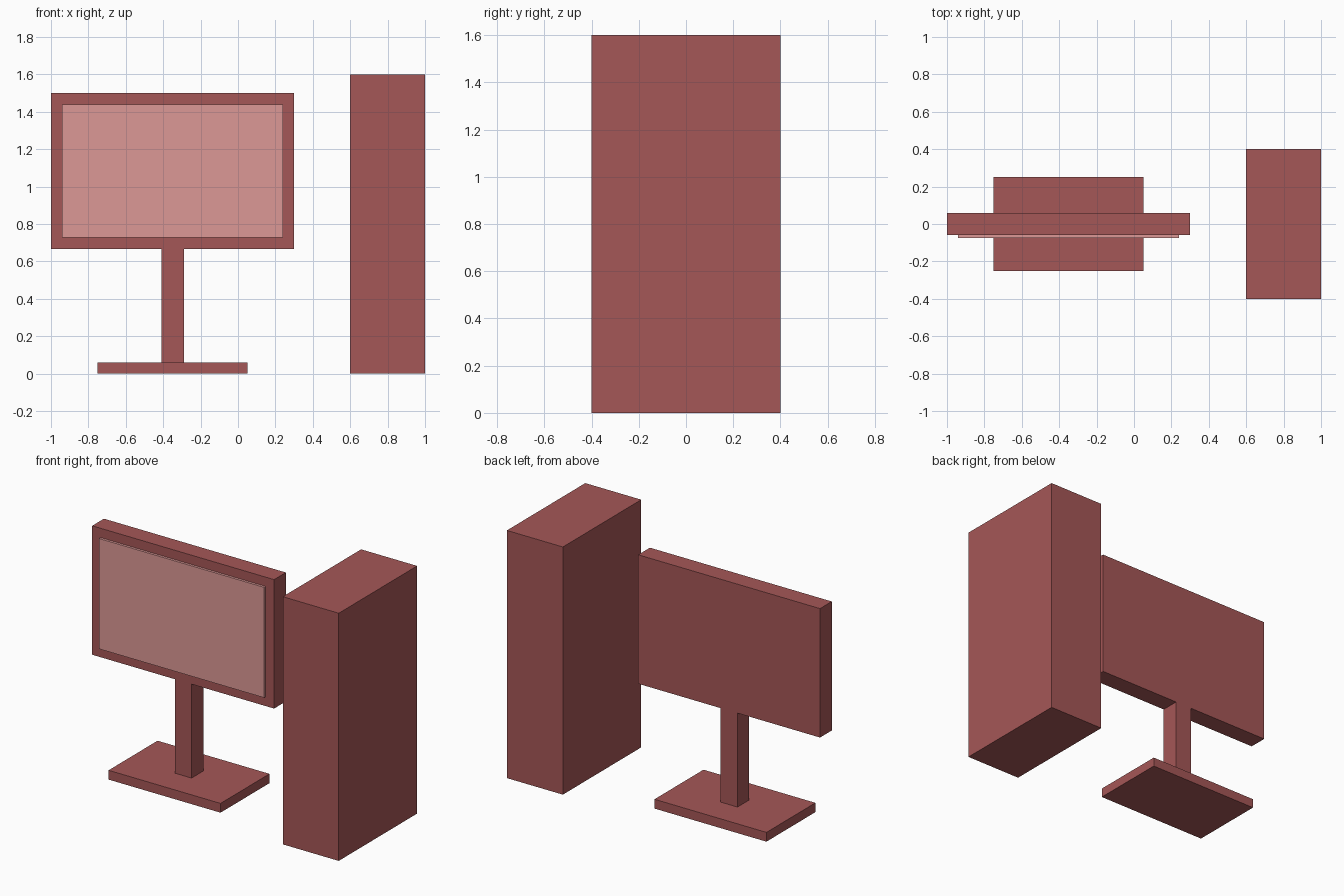
import bpy
import bmesh
from mathutils import Vector

if "Cube" in bpy.data.objects:
    bpy.data.objects.remove(bpy.data.objects["Cube"])


def material(name, color):
    mat = bpy.data.materials.new(name)
    mat.diffuse_color = color
    mat.use_nodes = True
    mat.node_tree.nodes["Principled BSDF"].inputs["Base Color"].default_value = mat.diffuse_color
    return mat


def box(name, lo, hi, mat):
    """Flat-sided box between two opposite corners."""
    lo, hi = Vector(lo), Vector(hi)
    center, size = (lo + hi) / 2, hi - lo
    bm = bmesh.new()
    bmesh.ops.create_cube(bm, size=1)
    bmesh.ops.scale(bm, vec=size, verts=bm.verts)
    mesh = bpy.data.meshes.new(name)
    bm.to_mesh(mesh)
    bm.free()
    mesh.materials.append(mat)
    obj = bpy.data.objects.new(name, mesh)
    obj.location = center
    bpy.context.collection.objects.link(obj)
    return obj


red = material("casing_red", (0.376, 0.095, 0.095, 1))
pink = material("screen_pink", (0.72, 0.314, 0.305, 1))

# Monitor stand
box("stand_base", (-0.75, -0.25, 0), (0.05, 0.25, 0.06), red)
box("stand_neck", (-0.41, -0.06, 0.06), (-0.29, 0.06, 0.667), red)

# Monitor housing with the raised screen panel on its front
box("monitor_housing", (-1, -0.06, 0.667), (0.3, 0.06, 1.5), red)
box("screen", (-0.94, -0.076, 0.727), (0.24, -0.06, 1.44), pink)

# Computer tower
box("tower_case", (0.6, -0.4, 0), (1, 0.4, 1.6), red)
